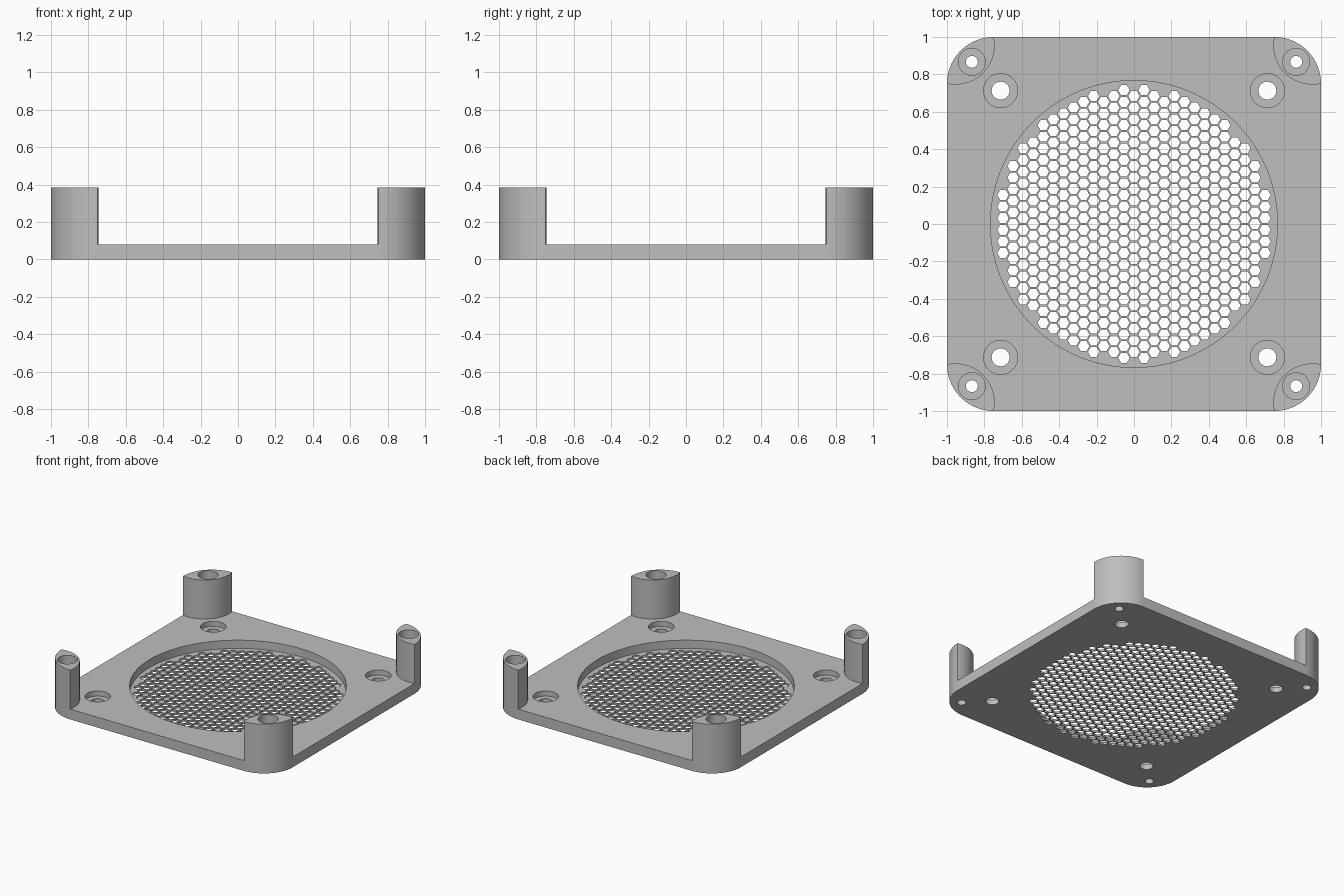
import bpy
import bmesh
from math import cos, sin, pi, radians, atan2, hypot, sqrt

THICK, TOP, FLOOR = 0.08, 0.385, 0.016   # plate top, post top, grille thickness
CORNER = 0.25                            # plate corner radius
SCREW, POST_HOLE = 0.713, 0.867          # hole positions on the diagonals
PITCH = 0.0622                           # honeycomb spacing

cube = bpy.data.objects.get("Cube")
if cube:
    bpy.data.objects.remove(cube, do_unlink=True)

grey = bpy.data.materials.new("matte grey")
grey.use_nodes = True
colour = (0.52, 0.52, 0.52, 1)
grey.diffuse_color = colour
grey.node_tree.nodes["Principled BSDF"].inputs["Base Color"].default_value = colour


def arc(cx, cy, r, start, end, steps):
    return [(cx + r * cos(start + (end - start) * i / steps),
             cy + r * sin(start + (end - start) * i / steps)) for i in range(steps + 1)]


def circle(cx, cy, r, sides):
    return arc(cx, cy, r, 0, 2 * pi, sides)[:-1]


def prisms(name, items):
    """One object from (outline, bottom, top) prisms."""
    bm = bmesh.new()
    for outline, z0, z1 in items:
        low = [bm.verts.new((x, y, z0)) for x, y in outline]
        high = [bm.verts.new((x, y, z1)) for x, y in outline]
        bm.faces.new(low[::-1])
        bm.faces.new(high)
        n = len(low)
        for i in range(n):
            j = (i + 1) % n
            bm.faces.new((low[i], low[j], high[j], high[i]))
    mesh = bpy.data.meshes.new(name)
    bm.to_mesh(mesh)
    bm.free()
    mesh.materials.append(grey)
    obj = bpy.data.objects.new(name, mesh)
    bpy.context.collection.objects.link(obj)
    return obj


def activate(obj):
    bpy.ops.object.select_all(action='DESELECT')
    obj.select_set(True)
    bpy.context.view_layer.objects.active = obj


def cut(obj, cutter):
    mod = obj.modifiers.new("cut", 'BOOLEAN')
    mod.operation, mod.solver, mod.object = 'DIFFERENCE', 'EXACT', cutter
    activate(obj)
    bpy.ops.object.modifier_apply(modifier=mod.name)
    bpy.data.objects.remove(cutter, do_unlink=True)


signs = [(1, 1), (-1, 1), (-1, -1), (1, -1)]
c = 1 - CORNER

# Rounded square plate
outline = []
for k, (sx, sy) in enumerate(signs):
    outline += arc(sx * c, sy * c, CORNER, k * pi / 2, (k + 1) * pi / 2, 20)
plate = prisms("base_plate", [(outline, 0, THICK)])

# Round recess and screw head pockets
pockets = [(circle(0, 0, 0.767, 128), FLOOR, 0.2)]
pockets += [(circle(sx * SCREW, sy * SCREW, 0.091, 40), 0.04, 0.2) for sx, sy in signs]
cut(plate, prisms("pocket_cutter", pockets))

# Through holes: screws, posts and honeycomb grille
holes = []
for sx, sy in signs:
    holes.append((circle(sx * SCREW, sy * SCREW, 0.048, 32), -0.1, 0.2))
    holes.append((circle(sx * POST_HOLE, sy * POST_HOLE, 0.032, 24), -0.1, 0.2))
for col in range(-13, 14):
    for row in range(-13, 14):
        x = col * PITCH * sqrt(3) / 2
        y = (row + (col % 2) / 2) * PITCH
        if hypot(x, y) < 0.725:
            holes.append((circle(x, y, 0.0308, 6), -0.1, 0.05))
cut(plate, prisms("hole_cutter", holes))

# Lens-shaped corner posts with a wide bore, mirrored to all corners
inner = 0.955
r = hypot(1 - inner, inner - c)
a = atan2(c - inner, 1 - inner)
lens = arc(c, c, CORNER, 0, pi / 2, 20)
lens += arc(inner, inner, r, pi / 2 - a, 2 * pi + a, 24)[1:-1]
posts = prisms("corner_posts", [(lens, THICK, TOP)])
cut(posts, prisms("bore_cutter", [(circle(POST_HOLE, POST_HOLE, 0.072, 40), 0, 0.5)]))
mirror = posts.modifiers.new("mirror", 'MIRROR')
mirror.use_axis = (True, True, False)
mirror.use_mirror_merge = False
activate(posts)
bpy.ops.object.modifier_apply(modifier=mirror.name)

for obj in (plate, posts):
    activate(obj)
    bpy.ops.object.shade_smooth_by_angle(angle=radians(30))
